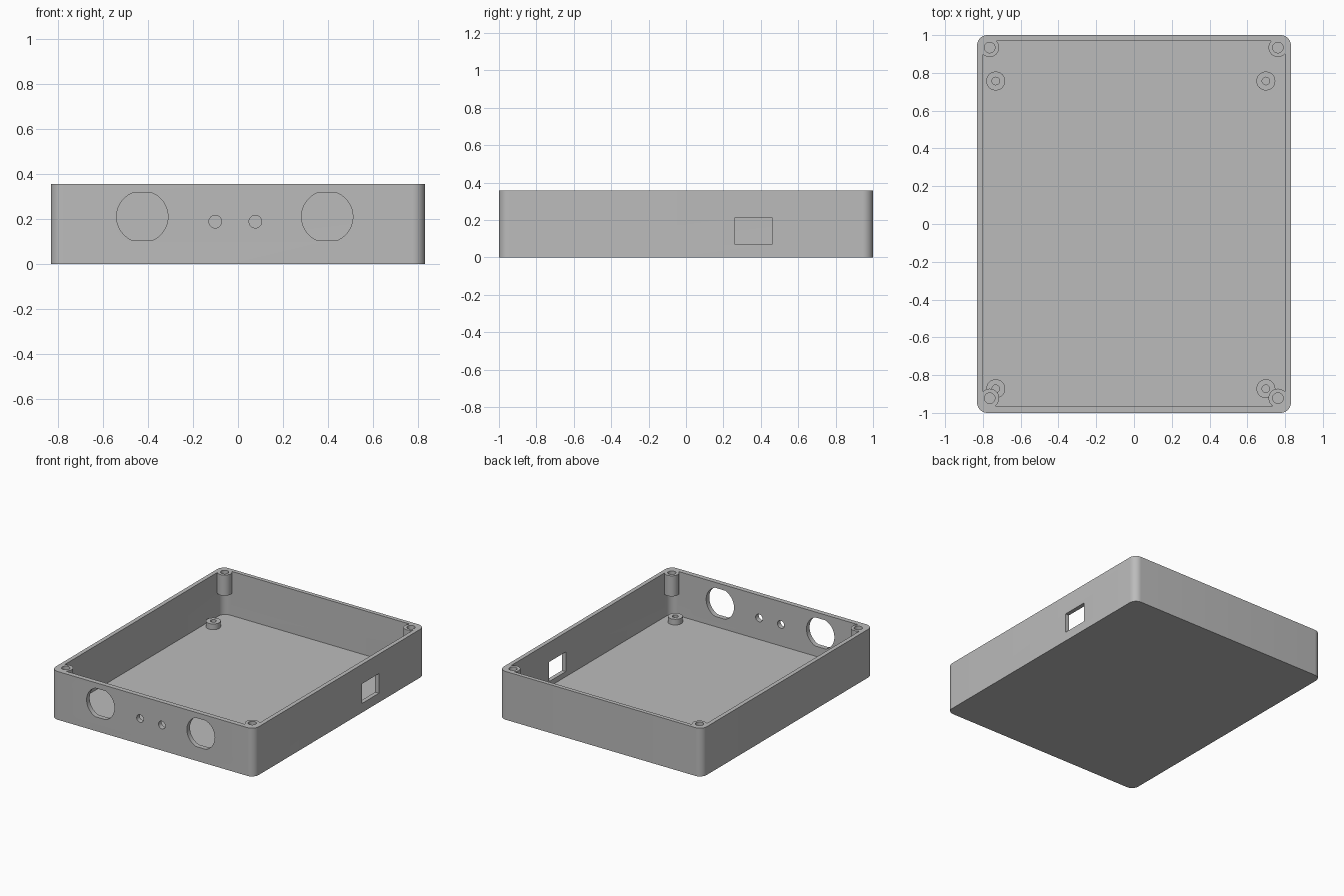
import bpy, bmesh, math
from mathutils import Matrix, Vector

if "Cube" in bpy.data.objects:
    bpy.data.objects.remove(bpy.data.objects["Cube"], do_unlink=True)

HEIGHT = 0.357
FLOOR = 0.03
OPEN_TOP = 0.6
CORNER = 0.055

grey = bpy.data.materials.new("plain grey")
grey.use_nodes = True
colour = (0.5, 0.5, 0.5, 1)
grey.diffuse_color = colour
grey.node_tree.nodes["Principled BSDF"].inputs["Base Color"].default_value = colour


def finish(name, bm):
    mesh = bpy.data.meshes.new(name)
    bm.to_mesh(mesh)
    bm.free()
    mesh.materials.append(grey)
    obj = bpy.data.objects.new(name, mesh)
    bpy.context.collection.objects.link(obj)
    return obj


def box(name, low, high, radius=0):
    """Box between two corners, with optionally rounded upright edges."""
    low, high = Vector(low), Vector(high)
    bm = bmesh.new()
    bmesh.ops.create_cube(bm, size=1)
    bmesh.ops.scale(bm, vec=high - low, verts=bm.verts)
    bmesh.ops.translate(bm, vec=(low + high) / 2, verts=bm.verts)
    if radius:
        upright = [e for e in bm.edges
                   if abs(e.verts[0].co.z - e.verts[1].co.z) > 0.01]
        bmesh.ops.bevel(bm, geom=upright, offset=radius, segments=10,
                        profile=0.5, affect='EDGES')
    return finish(name, bm)


def peg(name, x, y, bottom, top, radius):
    """Upright cylinder."""
    bm = bmesh.new()
    bmesh.ops.create_cone(bm, cap_ends=True, segments=40, radius1=radius,
                          radius2=radius, depth=top - bottom,
                          matrix=Matrix.Translation((x, y, (bottom + top) / 2)))
    return finish(name, bm)


def front_hole(name, x, z, radius, flat=None):
    """Cutter through the front wall, with optional flats above and below."""
    bm = bmesh.new()
    turn = Matrix.Translation((x, -1, z)) @ Matrix.Rotation(math.pi / 2, 4, 'X')
    bmesh.ops.create_cone(bm, cap_ends=True, segments=64, radius1=radius,
                          radius2=radius, depth=0.3, matrix=turn)
    if flat:
        for side in (-1, 1):
            cut = bmesh.ops.bisect_plane(
                bm, geom=bm.verts[:] + bm.edges[:] + bm.faces[:],
                plane_co=(x, -1, z + side * flat), plane_no=(0, 0, side),
                clear_outer=True)
            rim = [g for g in cut["geom_cut"] if isinstance(g, bmesh.types.BMEdge)]
            bmesh.ops.edgeloop_fill(bm, edges=rim)
        bmesh.ops.recalc_face_normals(bm, faces=bm.faces)
    return finish(name, bm)


def carve(target, cutters):
    """Subtract each cutter from the target, then discard it."""
    bpy.context.view_layer.objects.active = target
    for cutter in cutters:
        mod = target.modifiers.new("cut", 'BOOLEAN')
        mod.operation = 'DIFFERENCE'
        mod.solver = 'EXACT'
        mod.object = cutter
        bpy.ops.object.modifier_apply(modifier=mod.name)
        bpy.data.objects.remove(cutter, do_unlink=True)


# Corner screw posts and floor standoffs: x, y, foot, head, bore radius
corner_posts = [(x, y) for x in (-0.764, 0.762) for y in (-0.922, 0.934)]
standoffs = [(x, y) for x in (-0.732, 0.698) for y in (-0.872, 0.757)]

# Cavity, leaving room for the posts and standoffs
cavity = box("cavity", (-0.8, -0.964, FLOOR), (0.8, 0.97, OPEN_TOP), CORNER)
carve(cavity, [peg("post", x, y, 0.205, OPEN_TOP + 0.1, 0.05)
               for x, y in corner_posts])
carve(cavity, [peg("standoff", x, y, 0, FLOOR + 0.042, 0.05)
               for x, y in standoffs])

# Tray body
body = box("enclosure_tray", (-0.831, -1, 0), (0.831, 1, HEIGHT), CORNER)
carve(body, [cavity])

# Screw bores
carve(body, [peg("bore", x, y, 0.22, OPEN_TOP, 0.028) for x, y in corner_posts])
carve(body, [peg("bore", x, y, FLOOR + 0.002, 0.15, 0.02) for x, y in standoffs])

# Front wall: two flatted round openings and two small round holes
carve(body, [front_hole("socket", x, 0.211, 0.114, 0.106) for x in (-0.425, 0.396)])
carve(body, [front_hole("small", x, 0.189, 0.028) for x in (-0.101, 0.077)])

# Rectangular port in the left side wall
carve(body, [box("port", (0.7, 0.262, 0.068), (0.95, 0.46, 0.213))])

bpy.ops.object.select_all(action='DESELECT')
body.select_set(True)
bpy.context.view_layer.objects.active = body
bpy.ops.object.shade_smooth_by_angle(angle=math.radians(30))
